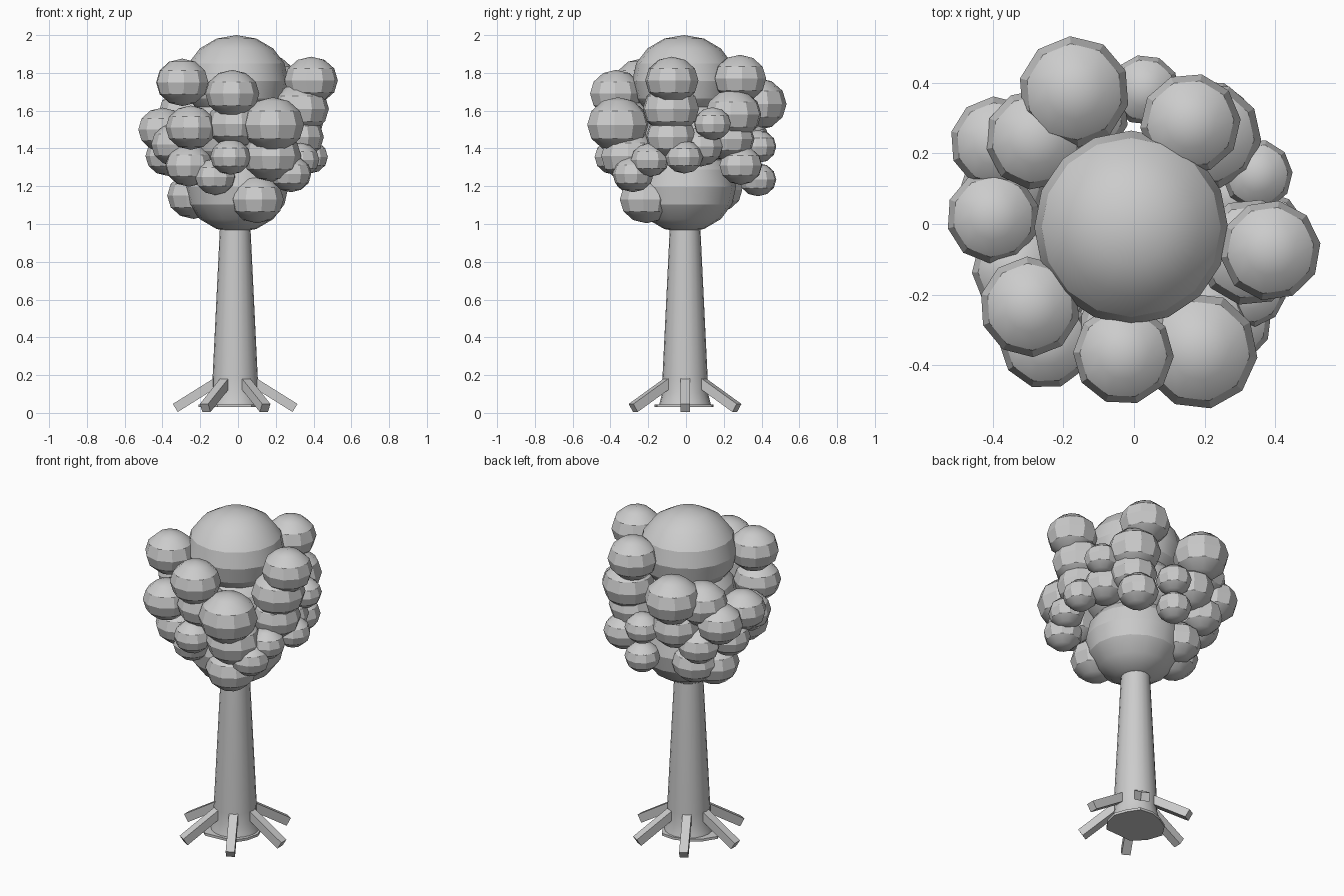
import bpy, bmesh, math, random
from mathutils import Matrix

if "Cube" in bpy.data.objects:
    bpy.data.objects.remove(bpy.data.objects["Cube"])

random.seed(4)
CX, CY = -0.015, -0.005          # trunk axis
SQUASH = 0.88                    # spheres are slightly flattened
grey = bpy.data.materials.new("plain_grey")
grey.diffuse_color = (0.6, 0.6, 0.6, 1)
grey.use_nodes = True
grey.node_tree.nodes["Principled BSDF"].inputs["Base Color"].default_value = grey.diffuse_color


def finish(name, bm, angle=30):
    """Turn a bmesh into a shaded object."""
    bmesh.ops.recalc_face_normals(bm, faces=bm.faces)
    me = bpy.data.meshes.new(name)
    bm.to_mesh(me)
    bm.free()
    me.materials.append(grey)
    ob = bpy.data.objects.new(name, me)
    bpy.context.collection.objects.link(ob)
    bpy.ops.object.select_all(action='DESELECT')
    ob.select_set(True)
    bpy.context.view_layer.objects.active = ob
    bpy.ops.object.shade_smooth_by_angle(angle=math.radians(angle))
    return ob


def lathe(name, profile, sides, loc):
    """Stack of rings (radius, height) closed by flat caps."""
    bm = bmesh.new()
    rings = []
    for r, z in profile:
        rings.append([bm.verts.new((loc[0] + r * math.cos(i * math.tau / sides),
                                    loc[1] + r * math.sin(i * math.tau / sides),
                                    loc[2] + z)) for i in range(sides)])
    for a, b in zip(rings, rings[1:]):
        for i in range(sides):
            j = (i + 1) % sides
            bm.faces.new((a[i], a[j], b[j], b[i]))
    bm.faces.new(rings[0][::-1])
    bm.faces.new(rings[-1])
    return finish(name, bm)


def ball(name, loc, r, segments, rings, turn, angle):
    """Flattened sphere, turned about its upright axis."""
    bm = bmesh.new()
    m = (Matrix.Translation(loc) @ Matrix.Rotation(turn, 4, 'Z')
         @ Matrix.Diagonal((1, 1, SQUASH, 1)))
    bmesh.ops.create_uvsphere(bm, u_segments=segments, v_segments=rings, radius=r, matrix=m)
    return finish(name, bm, angle)


# Trunk with a slightly flared foot
lathe("trunk", [(0.14, 0.03), (0.133, 0.06), (0.12, 0.11), (0.12, 0.18), (0.08, 1.0)],
      20, (CX, CY, 0))

# Thin ragged plate under the trunk
bm = bmesh.new()
low = [bm.verts.new((CX + r * math.cos(a), CY + r * math.sin(a), 0.03))
       for r, a in ((random.uniform(0.14, 0.2), i * math.tau / 12) for i in range(12))]
ext = bmesh.ops.extrude_face_region(bm, geom=[bm.faces.new(low)])
for v in ext["geom"]:
    if isinstance(v, bmesh.types.BMVert):
        v.co.z += 0.015
finish("base_plate", bm)

# Six sloping square roots
for k in range(6):
    bm = bmesh.new()
    bmesh.ops.create_cube(bm, size=1, matrix=Matrix.Diagonal((0.29, 0.05, 0.05, 1)))
    m = (Matrix.Translation((CX, CY, 0)) @ Matrix.Rotation(k * math.tau / 6, 4, 'Z')
         @ Matrix.Translation((0.194, 0, 0.103)) @ Matrix.Rotation(math.radians(32), 4, 'Y'))
    bmesh.ops.transform(bm, matrix=m, verts=bm.verts)
    finish(f"root_{k + 1}", bm)

# Three big stacked crown spheres
for name, z in (("crown_bottom", 1.197), ("crown_middle", 1.48), ("crown_top", 1.758)):
    ball(name, (-0.008, -0.01, z), 0.275, 16, 8, 0, 24)

# Leaf clumps: x, y, z, radius
clumps = [
    (0.387, -0.075, 1.76, 0.143), (-0.03, -0.37, 1.69, 0.143), (-0.295, -0.235, 1.75, 0.143),
    (-0.17, 0.375, 1.635, 0.158), (0.16, 0.285, 1.77, 0.143), (0.185, -0.36, 1.525, 0.166),
    (-0.25, -0.335, 1.51, 0.133), (-0.40, 0.02, 1.50, 0.132), (-0.39, 0.23, 1.49, 0.132),
    (-0.28, 0.24, 1.59, 0.143), (0.03, 0.38, 1.41, 0.10), (0.35, 0.14, 1.53, 0.10),
    (0.33, -0.08, 1.61, 0.152), (0.21, 0.25, 1.58, 0.152), (0.38, -0.01, 1.355, 0.10),
    (-0.04, -0.38, 1.355, 0.107), (0.28, -0.28, 1.265, 0.11), (0.33, -0.19, 1.34, 0.102),
    (-0.235, 0.06, 1.15, 0.14), (0.10, -0.21, 1.13, 0.143), (0.215, 0.29, 1.31, 0.117),
    (0.03, 0.38, 1.235, 0.10), (-0.12, -0.27, 1.25, 0.11), (-0.26, -0.21, 1.31, 0.128),
    (-0.37, 0.11, 1.36, 0.12), (-0.27, 0.26, 1.34, 0.12), (-0.02, -0.31, 1.53, 0.145),
    (-0.33, -0.13, 1.42, 0.13), (0.18, -0.30, 1.36, 0.155), (-0.15, 0.31, 1.44, 0.135),
    (0.32, -0.08, 1.46, 0.135), (0.20, 0.23, 1.45, 0.135), (0.28, 0.08, 1.41, 0.12),
    (-0.18, 0.17, 1.18, 0.13),
]
for n, (x, y, z, r) in enumerate(clumps):
    ball(f"leaf_clump_{n + 1}", (x, y, z), r, 10, 6, math.atan2(y - CY, x - CX), 29)
